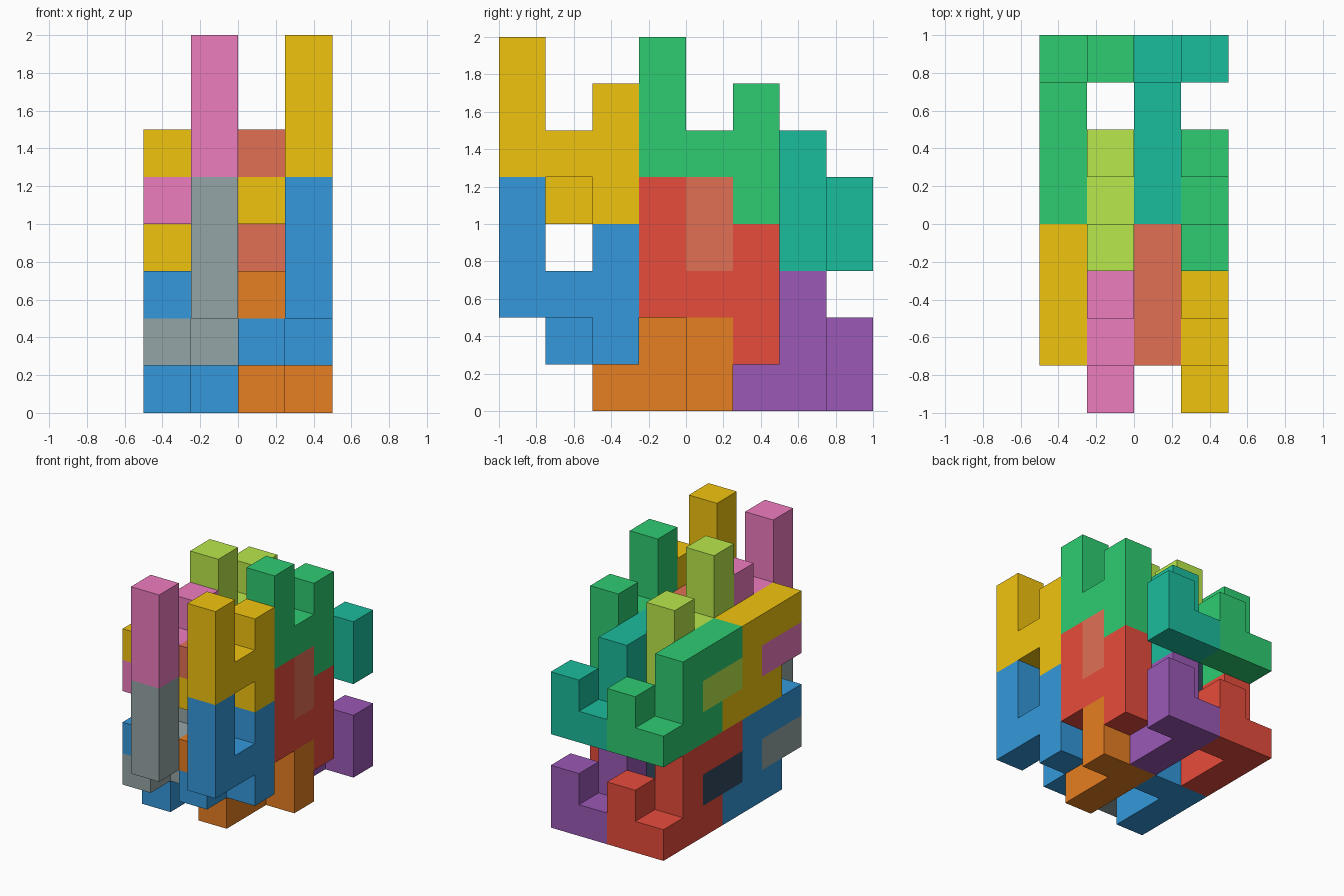
import bpy, bmesh
from mathutils import Vector

if "Cube" in bpy.data.objects:
    bpy.data.objects.remove(bpy.data.objects["Cube"])

U = 0.25                          # edge of one cube cell
ORIGIN = Vector((-0.5, -1, 0))

# Each piece is a skewed H in one layer plus a two-cell peg in the next layer.
# Cells are (layer offset, y index, z index).
LYING = ([(0, y, 0) for y in (2, 3, 4)] + [(0, 3, 1)] + [(0, y, 2) for y in (1, 2, 3)]
         + [(1, 4, 0), (1, 4, 1)])
UPRIGHT = ([(0, 0, z) for z in (2, 3, 4)] + [(0, 1, 2)] + [(0, 2, z) for z in (1, 2, 3)]
           + [(-1, 1, 1), (-1, 2, 1)])

COLOURS = {
    "blue": "3498db", "red": "e74c3c", "yellow": "f1c40f", "green": "2ecc71",
    "grey": "95a5a6", "dark": "34495e", "pink": "ee7dbf", "lime": "bae84c",
    "orange": "e67e22", "purple": "9b59b6", "salmon": "e17055", "teal": "1abc9c",
}


def material(name):
    def linear(c):
        return c / 12.92 if c <= 0.04045 else ((c + 0.055) / 1.055) ** 2.4
    h = COLOURS[name]
    mat = bpy.data.materials.new(name)
    mat.diffuse_color = [linear(int(h[i:i + 2], 16) / 255) for i in (0, 2, 4)] + [1]
    mat.use_nodes = True
    mat.node_tree.nodes["Principled BSDF"].inputs["Base Color"].default_value = mat.diffuse_color
    return mat


MATS = {name: material(name) for name in COLOURS}


def polycube(name, cells, mat):
    """Closed skin around a set of cube cells, flat areas merged."""
    bm = bmesh.new()
    filled = {Vector(c).freeze() for c in cells}
    for c in filled:
        for axis in range(3):
            for sign in (1, -1):
                n, a, b = Vector(), Vector(), Vector()
                n[axis] = sign
                if (c + n).freeze() in filled:
                    continue
                a[(axis + 1) % 3] = 0.5
                b[(axis + 2) % 3] = 0.5 * sign
                mid = c + Vector((0.5, 0.5, 0.5)) + n * 0.5
                bm.faces.new([bm.verts.new(ORIGIN + U * (mid + s * a + t * b))
                              for s, t in ((-1, -1), (1, -1), (1, 1), (-1, 1))])
    bmesh.ops.remove_doubles(bm, verts=bm.verts, dist=1e-4)
    bmesh.ops.dissolve_limit(bm, angle_limit=0.01, verts=bm.verts, edges=bm.edges)
    mesh = bpy.data.meshes.new(name)
    bm.to_mesh(mesh)
    bm.free()
    mesh.materials.append(mat)
    bpy.context.collection.objects.link(bpy.data.objects.new(name, mesh))


# Four layers along x, each holding a 2 x 2 lattice of pieces three cells apart
LAYERS = [
    ("lying_left", LYING, ("blue", "red", "yellow", "green")),
    ("upright_left", UPRIGHT, ("grey", "dark", "pink", "lime")),
    ("lying_right", LYING, ("orange", "purple", "salmon", "teal")),
    ("upright_right", UPRIGHT, ("blue", "red", "yellow", "green")),
]
STEPS = [(0, 0, "front_lower"), (3, 0, "back_lower"), (0, 3, "front_upper"), (3, 3, "back_upper")]

for x, (kind, shape, colours) in enumerate(LAYERS):
    for (dy, dz, place), colour in zip(STEPS, colours):
        cells = [(x + i, j + dy, k + dz) for i, j, k in shape]
        polycube(f"{kind}_piece_{place}", cells, MATS[colour])
